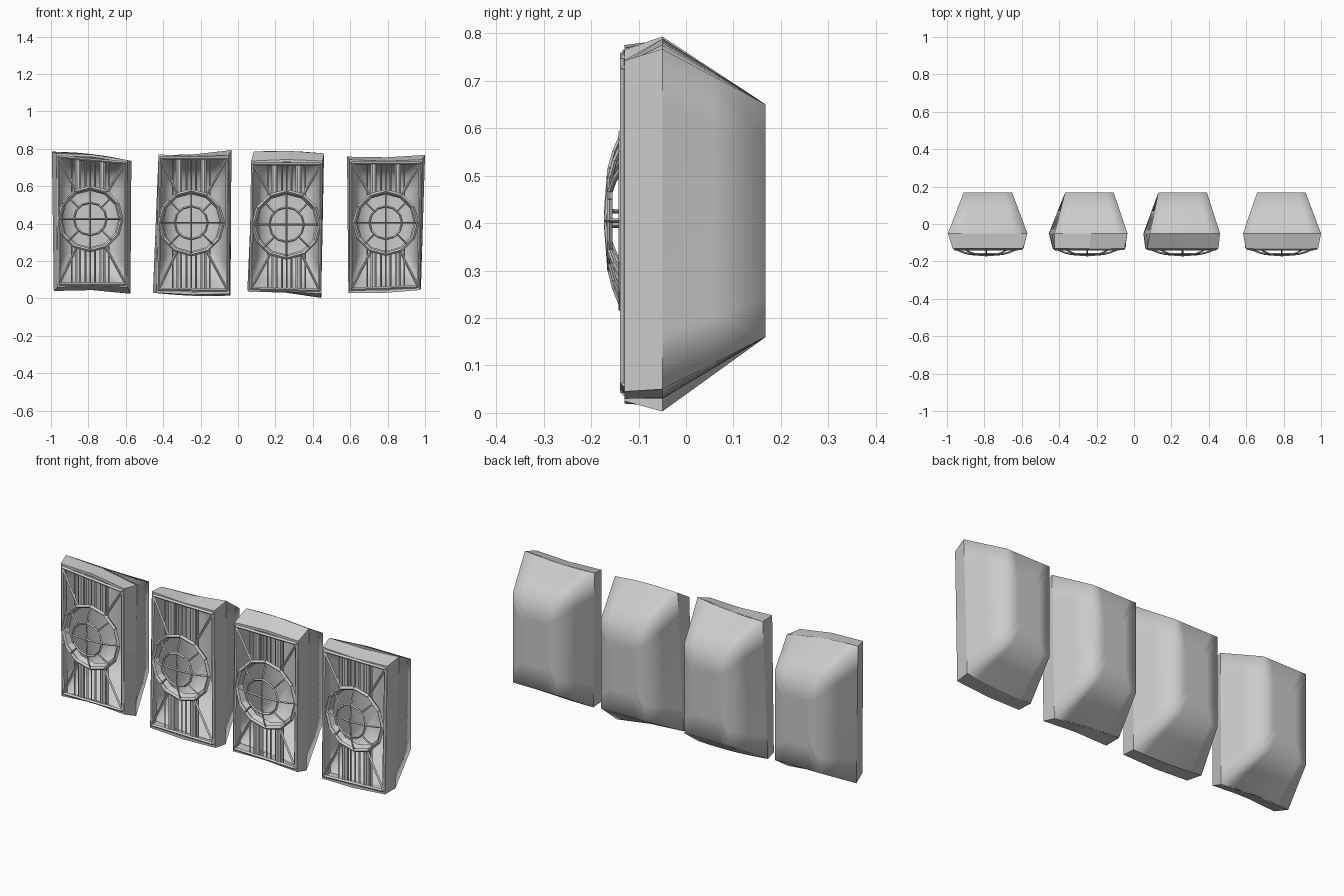
import bpy, bmesh
from math import sin, cos, pi
from mathutils import Vector

if "Cube" in bpy.data.objects:
    bpy.data.objects.remove(bpy.data.objects["Cube"])

Y_FRONT, Y_MID, Y_BACK = -0.13, -0.05, 0.168


def finish(bm, name, smooth=False):
    bmesh.ops.recalc_face_normals(bm, faces=bm.faces)
    me = bpy.data.meshes.new(name)
    bm.to_mesh(me)
    bm.free()
    for p in me.polygons:
        p.use_smooth = smooth
    ob = bpy.data.objects.new(name, me)
    bpy.context.collection.objects.link(ob)
    return ob


def outline(c, y, n=4, sag=0.0):
    """Subdivided loop from corners TL, TR, BR, BL; sag bows top and bottom."""
    pts = []
    for i in range(4):
        a, b = c[i], c[(i + 1) % 4]
        for k in range(n):
            t = k / n
            bow = sag * sin(pi * t) if i in (0, 2) else 0
            pts.append(Vector((a[0] + (b[0] - a[0]) * t, y,
                               a[1] + (b[1] - a[1]) * t + bow)))
    return pts


def skin(bm, loops, cap=False):
    rows = [[bm.verts.new(p) for p in loop] for loop in loops]
    for r, s in zip(rows, rows[1:]):
        for i in range(len(r)):
            j = (i + 1) % len(r)
            bm.faces.new((r[i], r[j], s[j], s[i]))
    if cap:
        bm.faces.new(rows[-1])


def bar(bm, p, q, r=0.005, sides=4):
    """Straight rod between two points."""
    p, q = Vector(p), Vector(q)
    d = (q - p).normalized()
    u = d.orthogonal().normalized()
    v = d.cross(u)
    ang = [2 * pi * (i + .5) / sides for i in range(sides)]
    a = [bm.verts.new(p + (u * cos(t) + v * sin(t)) * r) for t in ang]
    b = [bm.verts.new(q + (u * cos(t) + v * sin(t)) * r) for t in ang]
    for i in range(sides):
        j = (i + 1) % sides
        bm.faces.new((a[i], a[j], b[j], b[i]))
    bm.faces.new(a)
    bm.faces.new(b)


def path(bm, pts, r, closed=False):
    for p, q in zip(pts, pts[1:] + (pts[:1] if closed else [])):
        bar(bm, p, q, r)


def unit(n, mid, front, ring, sag):
    cx, cz, rad = ring
    mcx = sum(p[0] for p in mid) / 4
    inset = [(mcx + sx * 0.13, z) for sx, z in
             ((-1, 0.65), (1, 0.65), (1, 0.16), (-1, 0.16))]

    # tapered rear shell, smooth and hollow
    bm = bmesh.new()
    a, b = outline(mid, Y_MID, 6, sag), outline(inset, Y_BACK, 6)
    c = [p.lerp(Vector((mcx, Y_BACK, 0.405)), 0.5) for p in b]
    skin(bm, [a, [p.lerp(q, .5) for p, q in zip(a, b)], b, c], True)
    finish(bm, f"rear_shell_{n}", True)

    # faceted rim with a narrow front lip
    bm = bmesh.new()
    f = outline(front, Y_FRONT, 2, sag)
    m = outline(mid, Y_MID, 2, sag)
    lip = [p.lerp(Vector((cx, Y_FRONT, cz)), 0.04) for p in f]
    skin(bm, [m, f, lip])
    finish(bm, f"rim_{n}")

    # front grille: border, diagonals, vertical bars
    bm = bmesh.new()
    yf = Y_FRONT - 0.001
    corner = [Vector((p[0], yf, p[1])).lerp(Vector((cx, yf, cz)), 0.05)
              for p in front]
    path(bm, corner, 0.008, True)
    for p in corner:
        d = (Vector((cx, yf, cz)) - p).normalized()
        bar(bm, p, Vector((cx, yf, cz)) - d * rad, 0.007)
    top = (corner[0].z + corner[1].z) / 2
    bot = (corner[2].z + corner[3].z) / 2
    for dx, r in ((-.10, .004), (-.025, .006), (0, .004), (.025, .006), (.10, .004)):
        h = (rad * rad - dx * dx) ** .5
        bar(bm, (cx + dx, yf + .006, cz + h), (cx + dx, yf + .006, top), r)
        bar(bm, (cx + dx, yf + .006, cz - h), (cx + dx, yf + .006, bot), r)
    finish(bm, f"grille_{n}")

    # thicker round columns above and below the ring
    bm = bmesh.new()
    for dx in (-.065, .065):
        for s, end in ((1, top), (-1, bot)):
            bar(bm, (cx + dx, -.116, cz + s * (rad - .015)),
                (cx + dx, -.116, end), .018, 8)
    finish(bm, f"columns_{n}")

    # domed circular cage
    bm = bmesh.new()

    def dome(t, k):
        return Vector((cx + k * rad * cos(t), -.168 + .036 * k ** 2.5,
                       cz + k * rad * sin(t)))
    for k, r in ((1, .010), (.52, .006)):
        path(bm, [dome(2 * pi * i / 12, k) for i in range(12)], r, True)
    for i in range(8):
        t = pi * i / 4
        path(bm, [dome(t, k) for k in
                  ((1, .75, .52, 0) if i % 2 == 0 else (1, .75, .52))], .005)
    finish(bm, f"round_cage_{n}")

    # inward collar behind the ring
    bm = bmesh.new()
    skin(bm, [[Vector((cx + k * rad * cos(pi * i / 6), y,
                       cz + k * rad * sin(pi * i / 6))) for i in range(12)]
              for k, y in ((1, -.13), (.9, -.10))])
    finish(bm, f"ring_collar_{n}")


# rear outline, front outline (TL, TR, BR, BL), ring centre and radius, bow
unit(1, [(-.995, .785), (-.57, .735), (-.575, .025), (-.985, .04)],
     [(-.97, .775), (-.592, .74), (-.59, .06), (-.965, .06)], (-.79, .425, .168), .012)
unit(2, [(-.425, .765), (-.035, .793), (-.04, .015), (-.455, .03)],
     [(-.425, .77), (-.05, .765), (-.045, .025), (-.435, .03)], (-.25, .405, .170), -.008)
unit(3, [(.085, .785), (.46, .775), (.445, .003), (.05, .045)],
     [(.07, .735), (.452, .735), (.445, .025), (.06, .035)], (.26, .395, .178), .008)
unit(4, [(.583, .758), (1.0, .767), (.978, .05), (.59, .03)],
     [(.597, .742), (.985, .742), (.972, .045), (.595, .03)], (.79, .405, .168), -.008)
